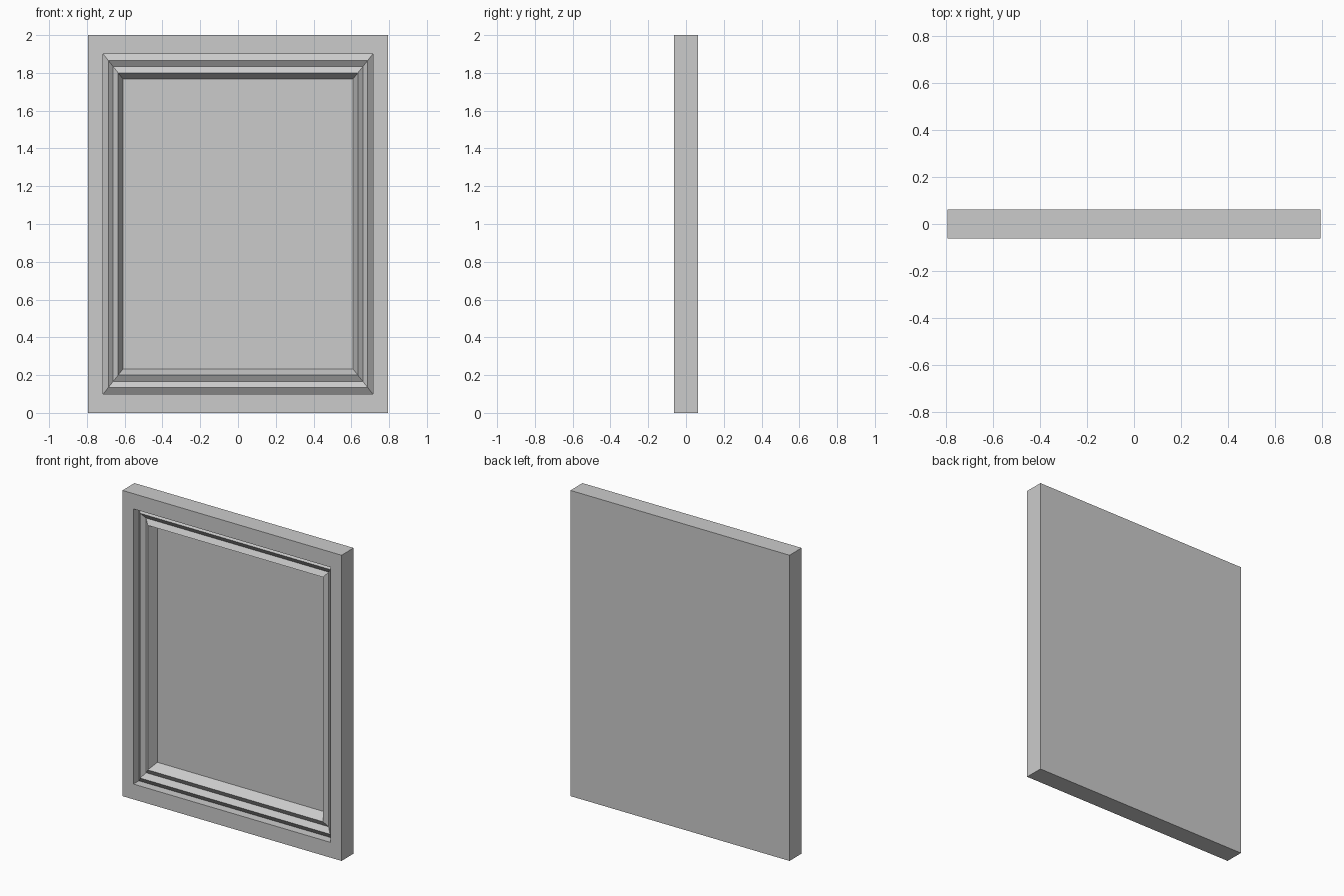
import bpy
import bmesh

if "Cube" in bpy.data.objects:
    bpy.data.objects.remove(bpy.data.objects["Cube"])

HALF_W, HALF_H, HALF_D = 0.793, 1.0, 0.0625

# Cross-section from outer edge to centre panel: (scale of outline, depth behind front)
PROFILE = [
    (1.0, 0.0),      # outer edge of the flat border
    (0.9, 0.0),      # inner edge of the flat border
    (0.9, 0.056),    # foot of the straight step
    (0.866, 0.032),  # outer moulding ridge
    (0.833, 0.056),  # valley between the ridges
    (0.8, 0.036),    # inner moulding ridge
    (0.767, 0.098),  # sunken panel
]


def ring(bm, scale, y):
    x, h = HALF_W * scale, HALF_H * scale
    corners = [(-x, 1 - h), (x, 1 - h), (x, 1 + h), (-x, 1 + h)]
    return [bm.verts.new((cx, y, cz)) for cx, cz in corners]


def bridge(bm, a, b):
    for i in range(4):
        j = (i + 1) % 4
        bm.faces.new((a[i], a[j], b[j], b[i]))


# Framed panel: back, sides, stepped moulding and sunken centre in one closed solid
bm = bmesh.new()
rings = [ring(bm, 1.0, HALF_D)]
rings += [ring(bm, s, -HALF_D + d) for s, d in PROFILE]
for a, b in zip(rings, rings[1:]):
    bridge(bm, a, b)
bm.faces.new(rings[0][::-1])
bm.faces.new(rings[-1])
bmesh.ops.recalc_face_normals(bm, faces=bm.faces)

mesh = bpy.data.meshes.new("framed_panel")
bm.to_mesh(mesh)
bm.free()
panel = bpy.data.objects.new("framed_panel", mesh)
bpy.context.collection.objects.link(panel)
